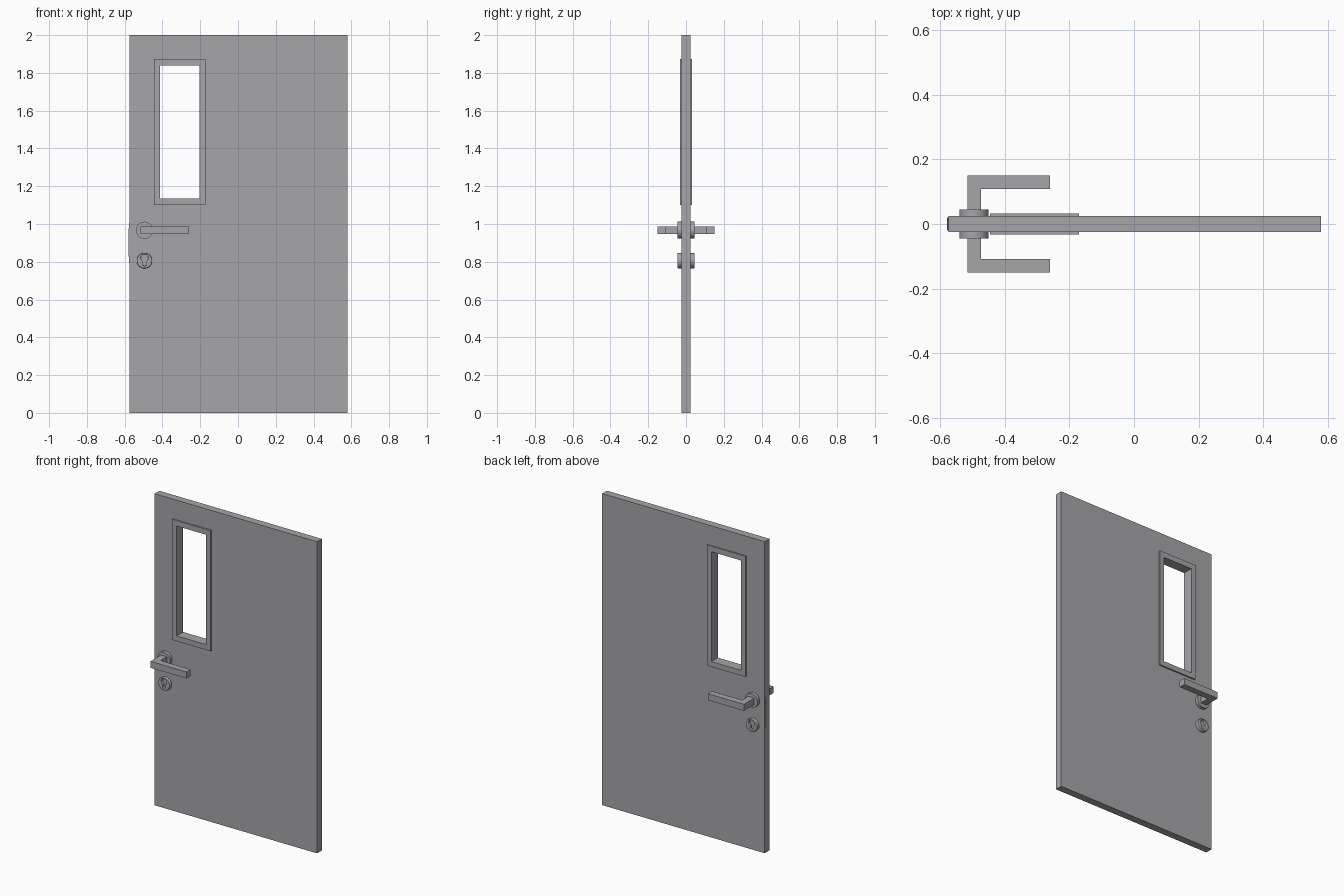
import bpy, bmesh
from math import sin, cos, pi, radians
from mathutils import Matrix, Vector

cube = bpy.data.objects.get("Cube")
if cube:
    bpy.data.objects.remove(cube, do_unlink=True)

# Single grey finish
GREY = (0.38, 0.375, 0.395, 1)
grey = bpy.data.materials.new("grey metal")
grey.use_nodes = True
grey.diffuse_color = GREY
grey.node_tree.nodes["Principled BSDF"].inputs["Base Color"].default_value = GREY

HANDLE_X, HANDLE_Z, LOCK_Z = -0.495, 0.967, 0.806
DOOR_LEFT, DOOR_RIGHT, DOOR_HALF = -0.575, 0.5785, 0.024


def add_object(name, bm):
    bmesh.ops.recalc_face_normals(bm, faces=bm.faces)
    mesh = bpy.data.meshes.new(name)
    bm.to_mesh(mesh)
    bm.free()
    mesh.materials.append(grey)
    obj = bpy.data.objects.new(name, mesh)
    bpy.context.collection.objects.link(obj)
    return obj


def smooth(obj):
    bpy.ops.object.select_all(action="DESELECT")
    obj.select_set(True)
    bpy.context.view_layer.objects.active = obj
    bpy.ops.object.shade_smooth_by_angle(angle=radians(35))


def rectangle(x0, x1, z0, z1):
    return [(x0, z0), (x1, z0), (x1, z1), (x0, z1)]


def ring(name, outer, inner, half):
    """Rectangular slab with a rectangular opening."""
    bm = bmesh.new()
    loops = [[bm.verts.new((x, y, z)) for x, z in rect]
             for rect, y in ((outer, -half), (outer, half), (inner, half), (inner, -half))]
    for a, b in zip(loops, loops[1:] + loops[:1]):
        for i in range(4):
            j = (i + 1) % 4
            bm.faces.new((a[i], a[j], b[j], b[i]))
    return add_object(name, bm)


def prism(name, points, axis_point, thickness):
    """Extrude a flat outline; axis_point maps (u, v) into space."""
    bm = bmesh.new()
    face = bm.faces.new([bm.verts.new(axis_point(u, v)) for u, v in points])
    moved = bmesh.ops.extrude_face_region(bm, geom=[face])["geom"]
    verts = [v for v in moved if isinstance(v, bmesh.types.BMVert)]
    bmesh.ops.translate(bm, verts=verts, vec=thickness)
    return add_object(name, bm)


def disc(name, z, radius, half):
    """Round plate running through the door along y."""
    bm = bmesh.new()
    bmesh.ops.create_cone(bm, cap_ends=True, segments=48, radius1=radius,
                          radius2=radius, depth=2 * half)
    bm.transform(Matrix.Translation((HANDLE_X, 0, z)) @ Matrix.Rotation(pi / 2, 4, "X"))
    obj = add_object(name, bm)
    smooth(obj)
    return obj


# Door leaf and window frame
opening = rectangle(-0.412, -0.203, 1.134, 1.839)
surround = rectangle(-0.445, -0.171, 1.10, 1.874)
ring("door_leaf", rectangle(DOOR_LEFT, DOOR_RIGHT, 0, 2),
     rectangle(-0.43, -0.186, 1.115, 1.86), DOOR_HALF)
ring("window_frame", surround, opening, 0.033)

# L-shaped levers on both sides
lever = [(-0.516, 0.04), (-0.474, 0.04), (-0.474, 0.108),
         (-0.26, 0.108), (-0.26, 0.15), (-0.516, 0.15)]
for name, side in (("front_lever", -1), ("back_lever", 1)):
    prism(name, lever, lambda u, v: (u, side * v, HANDLE_Z - 0.021), Vector((0, 0, 0.042)))
disc("handle_rosette", HANDLE_Z, 0.045, 0.0455)

# Lock rosette with a keyhole-shaped recess
keyhole = [(0.019 * cos(radians(a)), 0.014 + 0.019 * sin(radians(a)))
           for a in range(-60, 241, 15)]
keyhole += [(-0.0095, -0.024), (0, -0.028), (0.0095, -0.024)]
rim = [(0.041 * cos(i * pi / 24), 0.041 * sin(i * pi / 24)) for i in range(48)]
curve = bpy.data.curves.new("lock_outline", "CURVE")
curve.dimensions = "2D"
curve.fill_mode = "BOTH"
for outline in (rim, keyhole):
    spline = curve.splines.new("POLY")
    spline.points.add(len(outline) - 1)
    for point, (u, v) in zip(spline.points, outline):
        point.co = (u, v, 0, 1)
    spline.use_cyclic_u = True
curve.extrude = 0.0415
curve.bevel_depth = 0.004
curve.offset = -0.004
curve.bevel_resolution = 1
helper = bpy.data.objects.new("lock_outline", curve)
bpy.context.collection.objects.link(helper)
bpy.context.view_layer.update()
bm = bmesh.new()
evaluated = helper.evaluated_get(bpy.context.evaluated_depsgraph_get())
bm.from_mesh(evaluated.to_mesh())
evaluated.to_mesh_clear()
bpy.data.objects.remove(helper, do_unlink=True)
bmesh.ops.remove_doubles(bm, verts=bm.verts, dist=0.00005)
bm.transform(Matrix.Translation((HANDLE_X, 0, LOCK_Z)) @ Matrix.Rotation(pi / 2, 4, "X"))
smooth(add_object("lock_rosette", bm))
disc("lock_core", LOCK_Z, 0.035, 0.03)

# Shallow latch plate on the closing edge
plate = [(DOOR_LEFT + 0.002, 0.76), (-0.5785, 0.83), (-0.5785, 0.975),
         (DOOR_LEFT + 0.002, 1.04)]
prism("latch_plate", plate, lambda u, v: (u, -0.02, v), Vector((0, 0.04, 0)))
